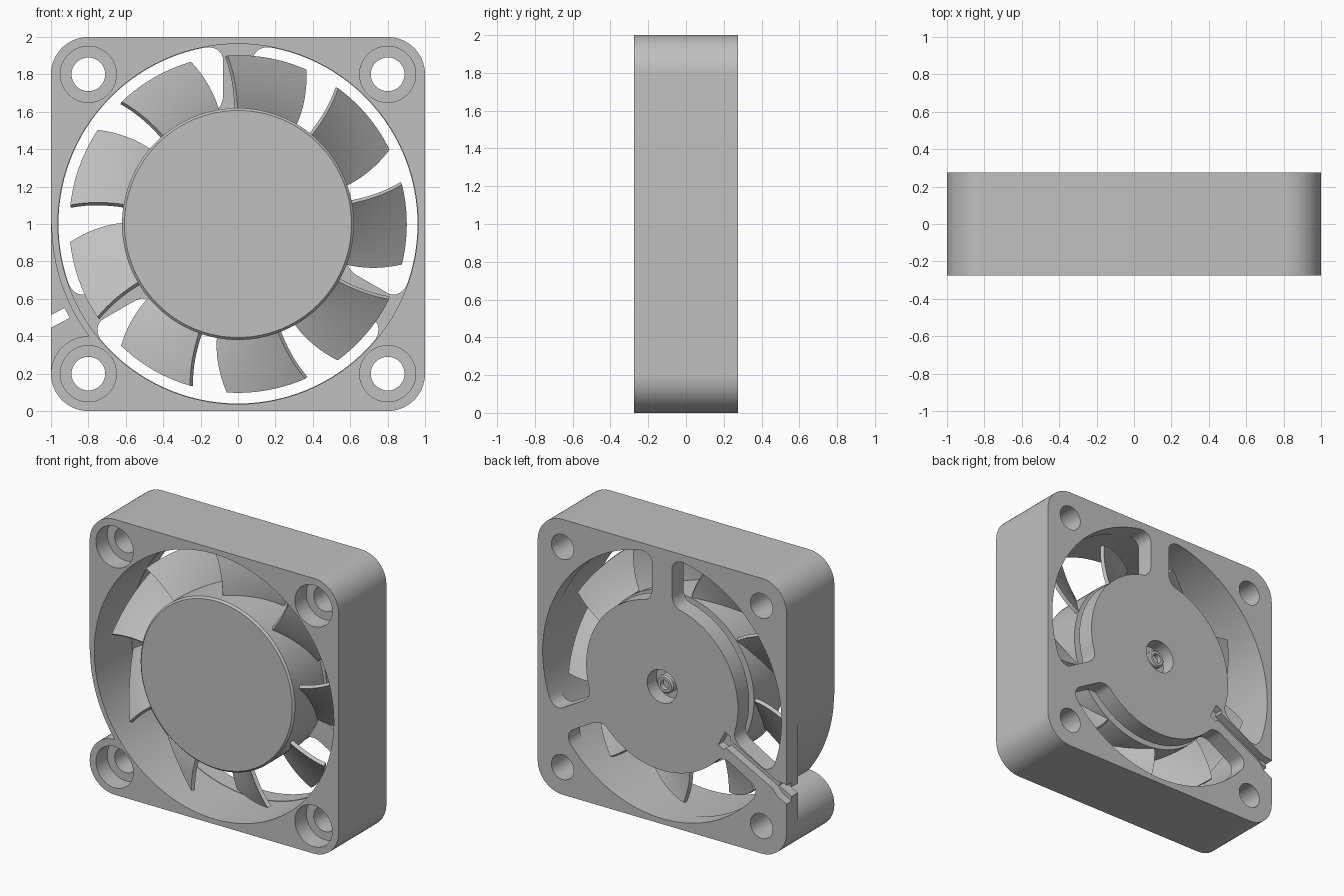
import bpy, bmesh
from math import sin, cos, pi, radians, asin, atan2

if "Cube" in bpy.data.objects:
    bpy.data.objects.remove(bpy.data.objects["Cube"])

GREY = (0.53, 0.53, 0.53, 1)
grey = bpy.data.materials.new("grey_plastic")
grey.use_nodes = True
grey.diffuse_color = GREY
grey.node_tree.nodes["Principled BSDF"].inputs["Base Color"].default_value = GREY

MID = 1.0                    # height of the fan axis
FRONT, BACK = -0.275, 0.275
PLATE = 0.145                # front of the rear plate
BORE = 0.963


def finish(name, bm):
    bmesh.ops.recalc_face_normals(bm, faces=bm.faces)
    mesh = bpy.data.meshes.new(name)
    bm.to_mesh(mesh)
    bm.free()
    mesh.materials.append(grey)
    ob = bpy.data.objects.new(name, mesh)
    bpy.context.collection.objects.link(ob)
    return ob


def activate(ob):
    bpy.ops.object.select_all(action="DESELECT")
    ob.select_set(True)
    bpy.context.view_layer.objects.active = ob


def smooth(ob):
    activate(ob)
    bpy.ops.object.shade_smooth_by_angle(angle=radians(30))


def arc(cx, cz, r, a0, a1, n):
    """Points on an arc, angles in degrees."""
    steps = [radians(a0 + (a1 - a0) * i / n) for i in range(n + 1)]
    return [(cx + r * cos(a), cz + r * sin(a)) for a in steps]


def prism(name, outline, y0, y1):
    """Extrude an outline in x and z along y."""
    bm = bmesh.new()
    face = bm.faces.new([bm.verts.new((x, y0, z)) for x, z in outline])
    new = bmesh.ops.extrude_face_region(bm, geom=[face])["geom"]
    moved = [v for v in new if isinstance(v, bmesh.types.BMVert)]
    bmesh.ops.translate(bm, verts=moved, vec=(0, y1 - y0, 0))
    return finish(name, bm)


def disc(name, x, z, r, y0, y1, n=64):
    return prism(name, arc(x, z, r, 0, 360 - 360 / n, n - 1), y0, y1)


def lathe(name, profile, n=96):
    """Spin (radius, y) points about the fan axis."""
    bm = bmesh.new()
    vs = [bm.verts.new((r, y, MID)) for r, y in profile]
    es = [bm.edges.new(p) for p in zip(vs, vs[1:])]
    bmesh.ops.spin(bm, geom=vs + es, cent=(0, 0, MID), axis=(0, 1, 0),
                   angle=2 * pi, steps=n, use_merge=True)
    bmesh.ops.remove_doubles(bm, verts=bm.verts, dist=1e-5)
    return finish(name, bm)


def cut(target, cutter):
    cutter.hide_render = True
    mod = target.modifiers.new("cut", "BOOLEAN")
    mod.operation, mod.solver, mod.object = "DIFFERENCE", "EXACT", cutter
    activate(target)
    bpy.ops.object.modifier_apply(modifier=mod.name)
    bpy.data.objects.remove(cutter)


def radial_outline(points, degrees):
    """Symmetric outline from (distance, half width) along a direction."""
    a = radians(degrees)
    both = points + [(d, -w) for d, w in reversed(points)]
    return [(d * cos(a) - w * sin(a), MID + d * sin(a) + w * cos(a)) for d, w in both]


def opening_outline(middle):
    """Ring-shaped window with rounded corners between two spokes."""
    inner, outer, spoke, fillet = 0.61, 0.96, 0.08, 0.08
    half_h, half_w = (outer - inner) / 2, 0.74
    path = []
    for sx, sz, start in ((1, 1, 0), (-1, 1, 90), (-1, -1, 180), (1, -1, 270)):
        path += arc(sx * (half_w - fillet), sz * (half_h - fillet), fillet,
                    start, start + 90, 8)
        if start in (0, 180):
            end = sx * (half_w - fillet)
            path += [(end * (1 - i / 16), sz * half_h) for i in range(1, 32)]
    out = []
    for s, h in path:
        r = (inner + outer) / 2 + h
        a = radians(middle) + s / half_w * (radians(60) - asin(spoke / r))
        out.append((r * cos(a), MID + r * sin(a)))
    return out


# Square housing with rounded corners
outline = []
for sx, sz, start in ((1, 1, 0), (-1, 1, 90), (-1, -1, 180), (1, -1, 270)):
    outline += arc(sx * 0.8, MID + sz * 0.8, 0.2, start, start + 90, 14)
housing = prism("housing", outline, FRONT, BACK)

# Air duct and the three windows that leave spokes and motor plate
cut(housing, disc("duct_cutter", 0, MID, BORE, FRONT - 0.1, PLATE, 128))
for middle in (30, 150, 270):
    cut(housing, prism("window_cutter", opening_outline(middle), PLATE - 0.05, BACK + 0.1))

# Screw holes with front counterbores
for sx in (-1, 1):
    for sz in (-1, 1):
        x, z = sx * 0.8, MID + sz * 0.8
        cut(housing, disc("screw_cutter", x, z, 0.09, FRONT - 0.1, BACK + 0.1, 40))
        cut(housing, disc("counterbore_cutter", x, z, 0.15, FRONT - 0.1, FRONT + 0.13, 48))

# Cable recess outside the duct, down to the rear plate
duct = arc(0, MID, 0.997, 180, 217, 24)
neck = duct[-1]
start = atan2(neck[1] - 0.2, neck[0] + 0.8)
boss = arc(-0.8, 0.2, 0.2, start * 180 / pi, 180, 12)
recess = [(-1.1, MID)] + duct + boss[1:] + [(-1.1, 0.2)]
cut(housing, prism("recess_cutter", recess, FRONT - 0.1, PLATE))

# Cable groove along one spoke, opening through the edge
groove = [(0.54, 0.06), (0.59, 0.06), (0.6, 0.036), (1.02, 0.036), (1.08, 0.06), (1.3, 0.06)]
cut(housing, prism("groove_cutter", radial_outline(groove, 207.5), 0.215, BACK + 0.1))
slot = [(1.03, 0.03), (1.3, 0.03)]
cut(housing, prism("slot_cutter", radial_outline(slot, 207.5), PLATE - 0.05, BACK + 0.1))

# Bearing pocket in the middle of the motor plate
cut(housing, disc("pocket_cutter", 0, MID, 0.12, 0.17, BACK + 0.1, 48))
smooth(housing)

bearing = lathe("bearing", [(0.065, 0.16), (0.065, 0.235), (0.055, 0.245), (0.035, 0.245),
                            (0.035, 0.21), (0, 0.21)], 40)
smooth(bearing)

# Motor core joins the plate to the rotor
core = lathe("motor_core", [(0, 0.05), (0.52, 0.05), (0.52, 0.16), (0, 0.16)])
smooth(core)

# Rotor hub
hub = lathe("rotor_hub", [(0, -0.245), (0.607, -0.245), (0.62, -0.232),
                          (0.62, 0.105), (0, 0.105)])
smooth(hub)

# Nine pitched blades, swept toward the tip
bm = bmesh.new()
NR, NA = 8, 10
for k in range(9):
    rows = []
    for i in range(NR + 1):
        u = i / NR
        r = 0.6 + 0.3 * u
        lead = 131 + 3 * u * u
        trail = 100 + 6.5 * u ** 1.5
        row = []
        for j in range(NA + 1):
            v = j / NA
            a = radians(lead + (trail - lead) * v + 40 * k)
            y = -0.16 + 0.25 * (v + 0.18 * v * (1 - v))
            row.append(bm.verts.new((r * cos(a), y, MID + r * sin(a))))
        rows.append(row)
    for p, q in zip(rows, rows[1:]):
        for j in range(NA):
            bm.faces.new((p[j], p[j + 1], q[j + 1], q[j]))
blades = finish("fan_blades", bm)
mod = blades.modifiers.new("thickness", "SOLIDIFY")
mod.thickness, mod.offset = 0.026, 0
activate(blades)
bpy.ops.object.modifier_apply(modifier=mod.name)
smooth(blades)
